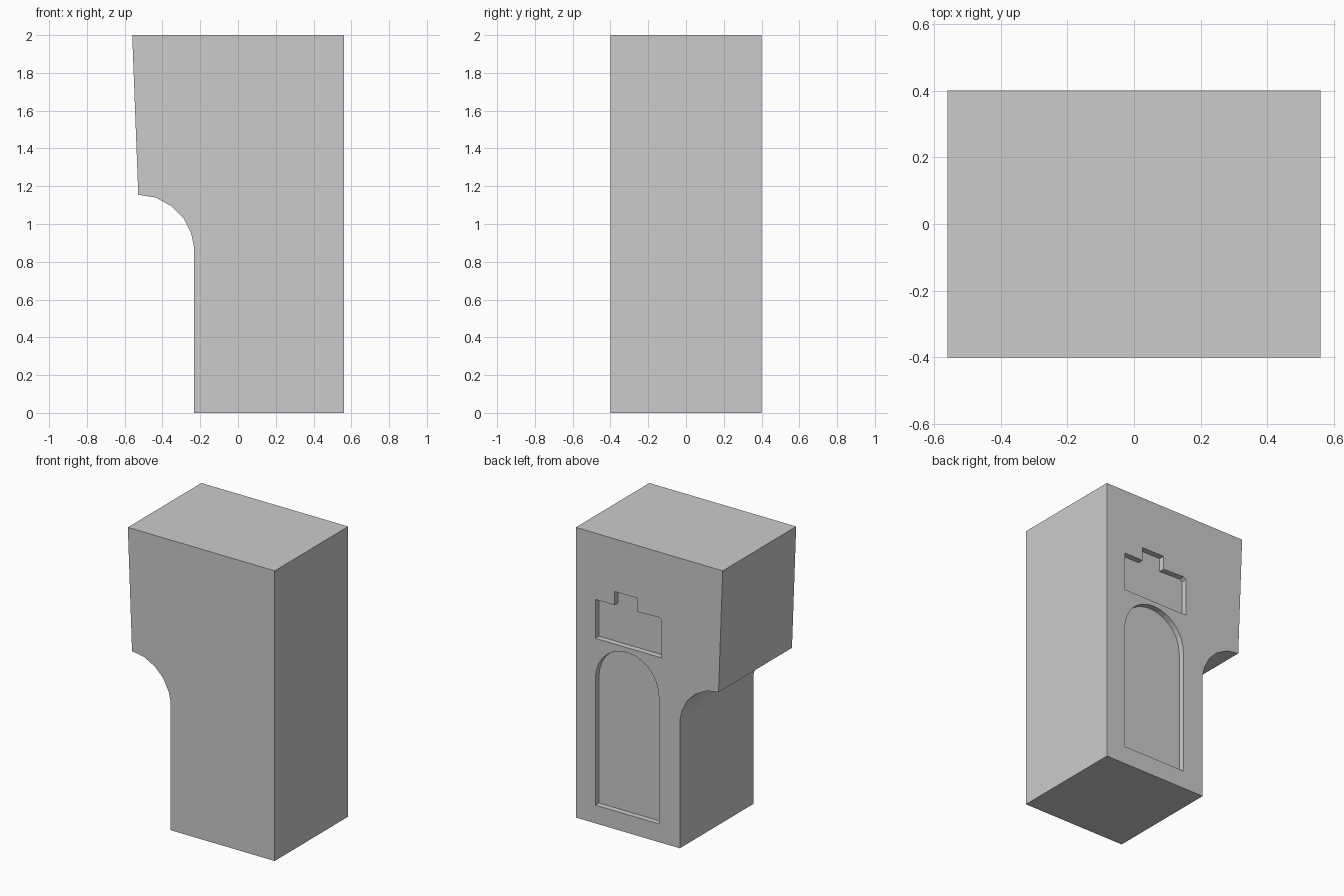
import bpy, bmesh
from math import sin, cos, pi

if "Cube" in bpy.data.objects:
    bpy.data.objects.remove(bpy.data.objects["Cube"])


def prism(name, profile, y0, y1):
    """Extrude an (x, z) outline from y0 to y1."""
    bm = bmesh.new()
    face = bm.faces.new([bm.verts.new((x, y0, z)) for x, z in profile])
    ext = bmesh.ops.extrude_face_region(bm, geom=[face])["geom"]
    verts = [v for v in ext if isinstance(v, bmesh.types.BMVert)]
    bmesh.ops.translate(bm, vec=(0, y1 - y0, 0), verts=verts)
    bmesh.ops.recalc_face_normals(bm, faces=bm.faces)
    mesh = bpy.data.meshes.new(name)
    bm.to_mesh(mesh)
    bm.free()
    obj = bpy.data.objects.new(name, mesh)
    bpy.context.collection.objects.link(obj)
    return obj


def carve(target, cutter):
    """Cut a recess, then discard the cutter."""
    cutter.hide_render = True
    mod = target.modifiers.new("recess", "BOOLEAN")
    mod.operation, mod.solver, mod.object = "DIFFERENCE", "EXACT", cutter
    bpy.context.view_layer.objects.active = target
    bpy.ops.object.modifier_apply(modifier=mod.name)
    bpy.data.objects.remove(cutter)


DEPTH, BACK = 0.04, 0.40

# Pillar with a leaning, overhanging head and faceted cove below it
cove = [(-0.436, 1.14), (-0.351, 1.094), (-0.288, 1.03), (-0.248, 0.95), (-0.233, 0.88)]
pillar = prism("pillar", [(0.56, 0), (0.56, 2), (-0.56, 2), (-0.528, 1.155)]
               + cove + [(-0.233, 0)], -BACK, BACK)

# Arched niche in the back
cx, r, spring, sill = 0.169, 0.242, 1.0, 0.125
arch = [(cx + r * cos(pi * i / 14), spring + r * sin(pi * i / 14)) for i in range(15)]
niche = prism("niche_cutter", [(cx + r, sill)] + arch + [(cx - r, sill)],
              BACK - DEPTH, BACK + 0.1)
carve(pillar, niche)

# Stepped panel above the niche
panel = prism("panel_cutter",
              [(0.411, 1.275), (0.411, 1.543), (0.265, 1.543), (0.265, 1.637),
               (0.091, 1.637), (0.091, 1.543), (-0.077, 1.549), (-0.094, 1.533),
               (-0.094, 1.275)], BACK - DEPTH, BACK + 0.1)
carve(pillar, panel)
